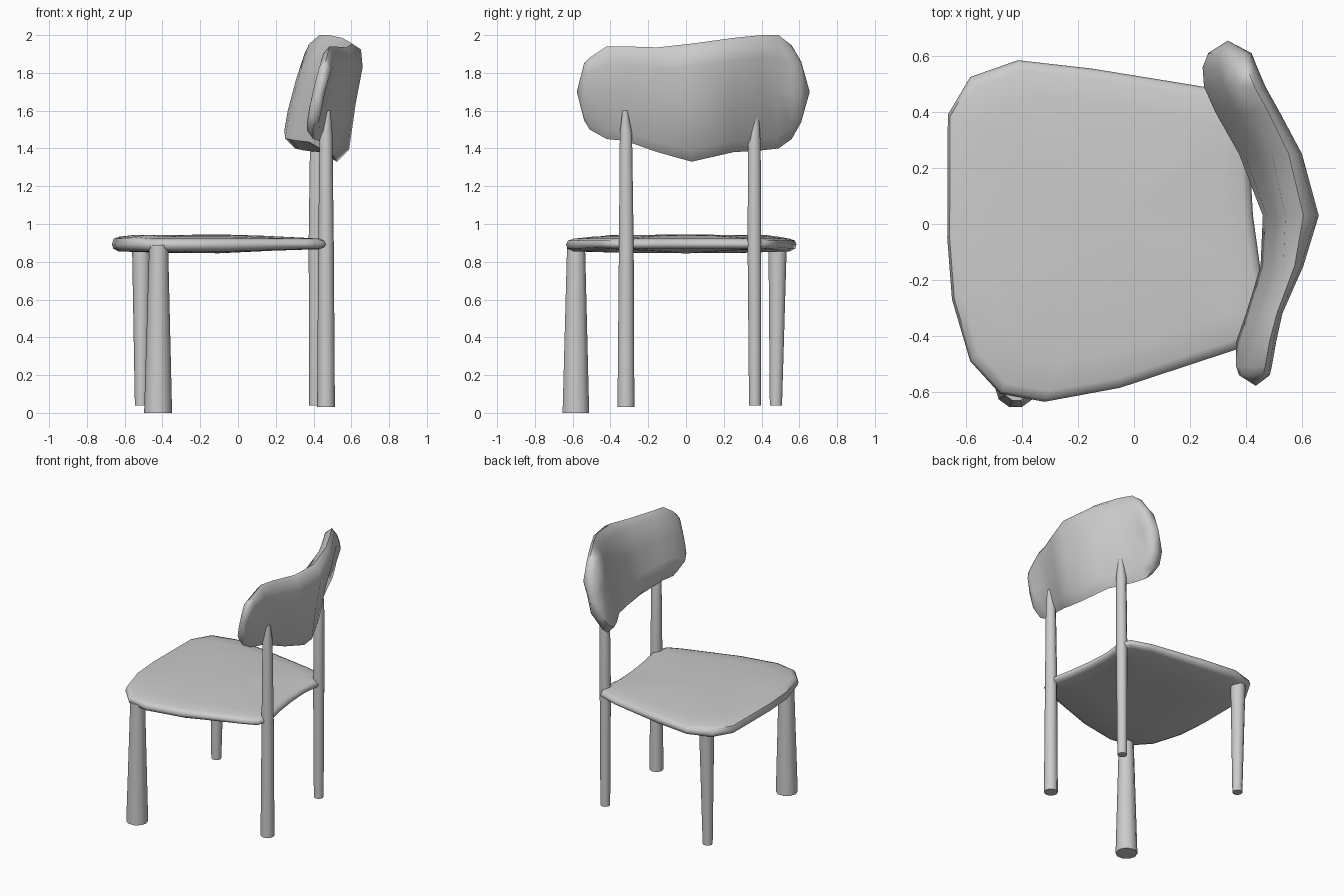
import bpy, bmesh, math
from mathutils import Vector

if "Cube" in bpy.data.objects:
    bpy.data.objects.remove(bpy.data.objects["Cube"])


def finish(bm, name, angle=50):
    bmesh.ops.recalc_face_normals(bm, faces=bm.faces)
    mesh = bpy.data.meshes.new(name)
    bm.to_mesh(mesh)
    bm.free()
    obj = bpy.data.objects.new(name, mesh)
    bpy.context.collection.objects.link(obj)
    bpy.ops.object.select_all(action='DESELECT')
    obj.select_set(True)
    bpy.context.view_layer.objects.active = obj
    bpy.ops.object.shade_smooth_by_angle(angle=math.radians(angle))
    return obj


def loft(name, rings, start=None, end=None, angle=50):
    """Skin closed rings; ends close to a tip point, or a flat face if none."""
    bm = bmesh.new()
    loops = [[bm.verts.new(p) for p in ring] for ring in rings]
    n = len(loops[0])
    for a, b in zip(loops, loops[1:]):
        for i in range(n):
            j = (i + 1) % n
            bm.faces.new((a[i], a[j], b[j], b[i]))
    for ring, tip in ((loops[0], start), (loops[-1], end)):
        if tip is None:
            bm.faces.new(ring)
        else:
            t = bm.verts.new(tip)
            for i in range(n):
                bm.faces.new((ring[i], ring[(i + 1) % n], t))
    return finish(bm, name, angle)


def leg(name, sections, sides=10):
    """Tapered leg from (x, y, z, radius) sections."""
    rings = [[(x + r * math.cos(2 * math.pi * i / sides),
               y + r * math.sin(2 * math.pi * i / sides), z)
              for i in range(sides)] for x, y, z, r in sections]
    loft(name, rings)


# Legs: two short front ones, two tall back ones reaching into the backrest
leg("front_leg_right", [(-.423, -.583, 0, .074), (-.42, -.582, .89, .05)])
leg("front_leg_left", [(-.512, .476, .04, .034), (-.51, .485, .89, .051)])
leg("back_leg_right", [(.466, -.318, .03, .047), (.466, -.316, .9, .041),
                       (.466, -.318, 1.48, .034), (.475, -.322, 1.6, .015)])
leg("back_leg_left", [(.41, .365, .04, .033), (.412, .362, .9, .038),
                      (.416, .362, 1.42, .035), (.425, .37, 1.59, .016)])

# Seat: outline scaled into a softly domed slab, thinner at the back
outline = [(-.665, .39), (-.585, .525), (-.415, .585), (-.15, .555),
           (.25, .49), (.40, .44), (.435, .36), (.415, .2), (.425, .03),
           (.45, -.15), (.48, -.3), (.45, -.41), (.36, -.45), (-.05, -.585),
           (-.32, -.635), (-.48, -.605), (-.585, -.49), (-.65, -.27),
           (-.667, -.05)]
centre = Vector((-.1, 0))
rings = []
for scale, z, back_lift in ((.5, .847, .012), (.94, .855, .012), (.99, .87, .008),
                            (1, .893, 0), (.985, .912, 0), (.94, .922, 0),
                            (.78, .933, -.006), (.4, .942, -.004)):
    ring = []
    for x, y in outline:
        p = centre + (Vector((x, y)) - centre) * scale
        front = .01 if (x < -.55 and z > .9 and scale > .7) else 0
        ring.append((p.x, p.y, z + front + (back_lift if x > .2 else 0)))
    rings.append(ring)
loft("seat", rings, (-.1, 0, .845), (-.1, 0, .945))

# Backrest: curved pad from (y, inner x, outer x, bottom z, top z, backward lean)
stations = [(-.54, .375, .485, 1.55, 1.85, .06), (-.51, .365, .492, 1.5, 1.88, .08),
            (-.42, .365, .508, 1.45, 1.94, .095), (-.32, .40, .53, 1.44, 1.94, .09),
            (-.15, .452, .605, 1.38, 1.935, .09), (.03, .46, .66, 1.33, 1.955, .09),
            (.25, .375, .60, 1.38, 1.985, .13), (.4, .29, .52, 1.39, 2, .15),
            (.49, .25, .47, 1.40, 2, .14), (.56, .245, .44, 1.45, 1.945, .12),
            (.61, .265, .42, 1.54, 1.86, .08)]
rings = []
for y, xi, xo, z0, z1, lean in stations:
    h = z1 - z0
    section = [((xi + xo - .8 * lean) / 2, 0), (xi, .09), (xi + .15 * lean, .3),
               (xi + .5 * lean, .62), (xi + .9 * lean, .92),
               ((xi + lean + xo) / 2, 1), (xo - .1 * lean, .95), (xo, .8),
               (xo - .4 * lean, .5), (xo - .8 * lean, .1)]
    rings.append([(x, y, z0 + f * h) for x, f in section])
loft("backrest", rings, (.435, -.578, 1.7), (.335, .655, 1.7))
